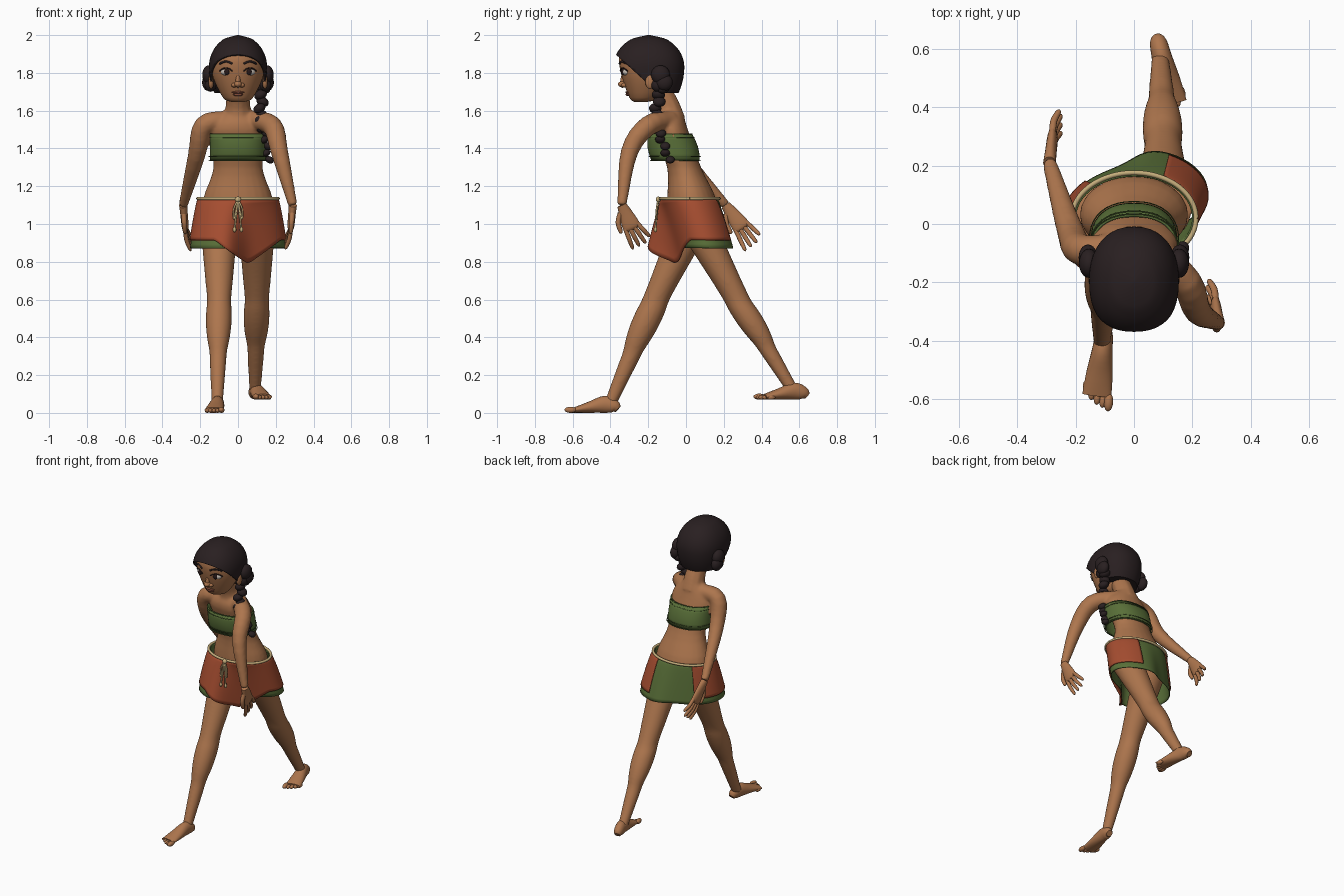
import bpy, bmesh, math
from math import sin, cos, tanh, sqrt, pi, radians, copysign
from mathutils import Vector, Matrix

if bpy.data.objects.get("Cube"):
    bpy.data.objects.remove(bpy.data.objects["Cube"])

SIDES = (-1, 1)
ACROSS, BACKWARD, UPWARD = Vector((1, 0, 0)), Vector((0, 1, 0)), Vector((0, 0, 1))


def material(name, red, green, blue):
    made = bpy.data.materials.new(name)
    made.use_nodes = True
    made.diffuse_color = (red, green, blue, 1)
    shader = made.node_tree.nodes["Principled BSDF"]
    shader.inputs["Base Color"].default_value = (red, green, blue, 1)
    shader.inputs["Roughness"].default_value = .8
    return made


SKIN = material("warm skin", .42, .18, .075)
HAIR = material("dark hair", .022, .014, .015)
GREEN = material("leaf green cloth", .1, .16, .04)
TRIM = material("dark green trim", .06, .1, .025)
RED = material("rust red cloth", .38, .075, .03)
CORD = material("straw cord", .56, .42, .2)
LIP = material("lip brown", .22, .07, .04)
WHITE = material("eye white", .6, .54, .48)
IRIS = material("eye dark", .02, .01, .01)


def finish(name, shape, colour, thickness=0, blend=False):
    bmesh.ops.recalc_face_normals(shape, faces=shape.faces[:])
    mesh = bpy.data.meshes.new(name)
    shape.to_mesh(mesh)
    shape.free()
    mesh.materials.append(colour)
    mesh.shade_smooth()
    mesh.set_sharp_from_angle(angle=radians(50))
    part = bpy.data.objects.new(name, mesh)
    bpy.context.collection.objects.link(part)
    if thickness:
        solid = part.modifiers.new("thickness", "SOLIDIFY")
        solid.thickness, solid.offset = thickness, -1
    if blend:
        remesh = part.modifiers.new("blend", "REMESH")
        remesh.mode, remesh.voxel_size = "VOXEL", .009
        remesh.use_smooth_shade = True
        soften = part.modifiers.new("soften", "SMOOTH")
        soften.factor, soften.iterations = .5, 8


def smooth_path(stations, steps):
    """Spline through stations of any dimension."""
    keys = [Vector(station) for station in stations]
    keys = [keys[0] * 2 - keys[1]] + keys + [keys[-1] * 2 - keys[-2]]
    path = []
    for before, start, end, after in zip(keys, keys[1:], keys[2:], keys[3:]):
        for step in range(steps):
            t = step / steps
            lead, trail = (end - before) / 2, (after - start) / 2
            path.append(start + lead * t + ((end - start) * 3 - lead * 2 - trail) * t ** 2
                        + ((start - end) * 2 + lead + trail) * t ** 3)
    return path + [keys[-2]]


def loft(shape, stations, hint=None, sides=24, power=2, cap=True, steps=4):
    """Stations are x, y, z and two radii; rings lie flat unless a hint is given."""
    path = smooth_path(stations, steps)
    centres = [Vector(point[:3]) for point in path]
    rings = []
    for i, point in enumerate(path):
        u, v = ACROSS, BACKWARD
        if hint:
            tangent = centres[min(i + 1, len(path) - 1)] - centres[max(i - 1, 0)]
            u = tangent.cross(hint).normalized()
            v = u.cross(tangent).normalized()
        ring = []
        for corner in range(sides):
            angle = 2 * pi * corner / sides
            c, s = [copysign(abs(w) ** (2 / power), w) for w in (cos(angle), sin(angle))]
            ring.append(shape.verts.new(centres[i] + u * c * point[3] + v * s * point[4]))
        rings.append(ring)
    for low, high in zip(rings, rings[1:]):
        for q in range(sides):
            shape.faces.new((low[q - 1], low[q], high[q], high[q - 1]))
    if cap:
        shape.faces.new(rings[0])
        shape.faces.new(rings[-1])


def tube(shape, points, radii, hint=UPWARD, sides=10):
    loft(shape, [(*point, r, r) for point, r in zip(points, radii)], hint, sides)


def cord(shape, points, radius):
    tube(shape, points, [radius] * len(points))


def ball(shape, centre, radii, turn=0, axis="X"):
    place = Matrix.Translation(centre) @ Matrix.Rotation(turn, 4, axis) @ Matrix.Diagonal((*radii, 1))
    bmesh.ops.create_uvsphere(shape, u_segments=20, v_segments=12, radius=1, matrix=place)


# Body: torso, neck, legs and arms blended into one skin
def leg(shape, hip, knee, ankle):
    hip, knee, ankle = Vector(hip), Vector(knee), Vector(ankle)
    stations = []
    for step in range(4):
        t = step / 4
        width = .1 - .036 * t
        stations.append((*hip.lerp(knee, t), width, width * 1.1))
    for step in range(9):
        t = step / 8
        width = .064 - .034 * t + .012 * sin(pi * min(1, 2 * t))
        stations.append((*knee.lerp(ankle, t), width, width * 1.15))
    loft(shape, stations)


body = bmesh.new()
torso = [(.03, 1, .17, .13), (.03, 1.13, .185, .13), (-.01, 1.3, .13, .09),
         (-.08, 1.5, .15, .09), (-.08, 1.6, .07, .06)]
loft(body, [(0, *row) for row in torso])
tube(body, [(0, -.08, 1.55), (0, -.1, 1.63), (0, -.15, 1.73)], (.08, .066, .06), BACKWARD)
leg(body, (-.1, .03, 1), (-.1, -.16, .6), (-.11, -.4, .05))
leg(body, (.1, .05, 1), (.1, .27, .6), (.09, .57, .11))
ARM = (.05, .054, .046, .025)
tube(body, [(.06, -.08, 1.55), (.18, -.2, 1.52), (.22, -.3, 1.38), (.29, -.34, 1.1)],
     ARM, Vector((.3, 1, .5)), 20)
tube(body, [(-.06, -.08, 1.55), (-.18, -.09, 1.52), (-.22, -.02, 1.36), (-.29, .21, 1.1)],
     ARM, Vector((1, .3, 0)), 20)
finish("body", body, SKIN, blend=True)


# Hands: palm, four fingers and thumb
def finger(shape, base, middle, end, radius):
    tube(shape, [base, middle, middle.lerp(end, .8), end],
         [radius, radius, radius * .8, radius * .3], ACROSS)


def hand(name, wrist, knuckle, tip):
    shape = bmesh.new()
    wrist, knuckle, tip = Vector(wrist), Vector(knuckle), Vector(tip)
    along = (knuckle - wrist).normalized()
    wide = along.cross(ACROSS).normalized()
    outward = ACROSS * copysign(.007, wrist.x)
    loft(shape, [(*wrist, .025, .022), (*wrist.lerp(knuckle, .4), .036, .02),
                 (*knuckle, .047, .018), (*(knuckle + along * .02), .035, .01)], ACROSS)
    for spread in (-1.5, -.5, .5, 1.5):
        base = knuckle + wide * spread * .023
        reach = .8 if spread < -1 else 1
        end = base + (tip - knuckle) * reach + wide * spread * .014
        finger(shape, base, base.lerp(end, .5) + outward, end, .012)
    thumb = wrist.lerp(knuckle, .3) + wide * .025
    finger(shape, thumb, thumb + along * .04 + wide * .03, thumb + along * .1 + wide * .04, .014)
    finish(name, shape, SKIN)


hand("left_hand", (.29, -.34, 1.1), (.28, -.29, .99), (.25, -.23, .89))
hand("right_hand", (-.29, .21, 1.1), (-.28, .29, .99), (-.25, .36, .89))


# Feet: sole and instep along the heel-toe line, with five toes
def foot(name, heel, turn, side):
    shape = bmesh.new()
    place = Matrix.Translation(heel) @ Matrix.Rotation(turn, 4, "Z")
    rows = [(0, .02, .02), (.02, .03, .035), (.07, .035, .045), (.15, .045, .03), (.23, .05, .015)]
    loft(shape, [(*(place @ Vector((side * reach / 20, -reach, high))), wide, high)
                 for reach, wide, high in rows], UPWARD)
    for toe in range(5):
        size = .012 if toe else .016
        spot = Vector((side * (toe * .02 - .03), toe * toe * .003 - .25, size))
        ball(shape, place @ spot, (size, size * 2, size), turn, "Z")
    finish(name, shape, SKIN)


foot("right_foot", (-.1, -.36, 0), radians(-4), -1)
foot("left_foot", (.08, .64, .07), radians(10), 1)

# Head with nose and ears
head = bmesh.new()
skull = [(-.24, 1.645, .03, .03), (-.22, 1.67, .08, .08), (-.2, 1.8, .14, .145),
         (-.2, 1.9, .13, .15), (-.2, 1.97, .07, .08)]
loft(head, [(0, *row) for row in skull], sides=36)
ball(head, (0, -.335, 1.74), (.02, .025, .017))
ball(head, (0, -.33, 1.765), (.013, .017, .045), radians(-10))
for side in SIDES:
    ball(head, (side * .02, -.325, 1.735), (.015, .018, .012))
    ball(head, (side * .143, -.19, 1.755), (.014, .026, .04))
finish("head", head, SKIN)


# Face details, placed on the front of the head
def on_face(x, z, lift):
    return Vector((x, -.2 - .145 * sqrt(1 - (x / .14) ** 2) - lift, z))


whites, irises, brows, lips = [bmesh.new() for detail in range(4)]
for side in SIDES:
    ball(whites, on_face(side * .063, 1.805, -.011), (.03, .018, .019), side * .4, "Z")
    ball(irises, on_face(side * .06, 1.805, .003), (.015, .008, .016), side * .4, "Z")
    arch = [(side * (.03 + step * .017), sin(pi * step / 4)) for step in range(5)]
    cord(irises, [on_face(x, 1.81 + rise * .016, .006) for x, rise in arch], .0035)
    cord(brows, [on_face(x, 1.848 + rise * .012, .01) for x, rise in arch], .0055)
ball(lips, (0, -.309, 1.697), (.034, .012, .007))
ball(lips, (0, -.306, 1.685), (.028, .014, .008))
finish("eyes", whites, WHITE)
finish("irises_and_lashes", irises, IRIS)
finish("eyebrows", brows, HAIR)
finish("lips", lips, LIP)

# Hair cap: a dome over straighter sides, cut open along the hairline
hair = bmesh.new()
dome = []
for step in range(-8, 11):
    t = min(step / 10, .999)
    girth = sqrt(1 - t * t) if t > 0 else 1 - t * t / 4
    dome.append((0, -.197, 1.83 + .17 * t, .154 * girth, .188 * girth))
loft(hair, dome, sides=40, power=2.25, steps=2)
bmesh.ops.bisect_plane(hair, geom=hair.verts[:] + hair.edges[:] + hair.faces[:],
                       plane_co=(0, -.38, 1.905), plane_no=(0, -.21, -.23), clear_outer=True)
finish("hair_cap", hair, HAIR, .012)

# Side knots of hair and the braid falling over the left side
knots, braid = bmesh.new(), bmesh.new()
for side in SIDES:
    ball(knots, (side * .155, -.135, 1.79), (.034, .05, .05))
    ball(knots, (side * .158, -.115, 1.75), (.032, .045, .045))
    ball(knots, (side * .145, -.15, 1.735), (.03, .035, .035))
strand = smooth_path([(.13, -.13, 1.72), (.12, -.16, 1.58), (.14, -.14, 1.48), (.16, -.09, 1.34)], 4)
for i, point in enumerate(strand):
    sway = .007 * (-1) ** i
    size = .036 - .001 * i
    ball(braid, point + Vector((sway, sway, 0)), (size, size, size * .75), sway * 70, "Y")
finish("side_knots", knots, HAIR)
finish("braid", braid, HAIR)


# Chest band with folded edges
def wrap(shape, start, end, offset):
    stations = []
    for step in range(5):
        t = start + (end - start) * step / 4
        stations.append((0, -.055 - .03 * t, 1.335 + .145 * t, .149 + offset,
                         .128 - .012 * t + .012 * sin(pi * t) + offset))
    loft(shape, stations, sides=40, power=2.3, cap=False, steps=1)


band, folds = bmesh.new(), bmesh.new()
wrap(band, 0, 1, 0)
for level in (0, .14, .84, .97):
    wrap(folds, level, level + .03, .003)
finish("chest_band", band, GREEN, .008)
finish("band_trim", folds, TRIM, .003)


# Skirt: the hem follows the stride, with the right front forward and the left pulled back
def skirt_point(angle, drop, hem, offset):
    c, s = cos(angle), sin(angle)
    z = 1.135 + (hem - 1.135) * drop
    flare = ((1.135 - z) / .27) ** .8
    x = (.205 + .05 * flare + offset) * c
    y = .02 + .03 * flare + (.148 + .032 * flare + offset) * s
    stride = flare * tanh(x / .06) * (.0625 - .0275 * s)
    return Vector((x, y + stride, z))


def skirt(name, colour, start, end, hem_at, offset):
    shape = bmesh.new()
    columns, rows = 72, 12
    grid = []
    for i in range(columns + 1):
        angle = radians(start + (end - start) * i / columns)
        grid.append([shape.verts.new(skirt_point(angle, j / rows, hem_at(angle), offset))
                     for j in range(rows + 1)])
    for near, far in zip(grid, grid[1:]):
        for j in range(rows):
            shape.faces.new((near[j], far[j], far[j + 1], near[j + 1]))
    bmesh.ops.remove_doubles(shape, verts=shape.verts[:], dist=.0001)
    finish(name, shape, colour, .006)


def pointed_hem(angle):
    point = max(0, 1 - abs(cos(angle) / 4 - .05) / .17) if sin(angle) < 0 else 0
    return .915 - .125 * point


skirt("under_skirt", GREEN, 0, 360, lambda angle: .872, 0)
skirt("over_skirt", RED, 131, 422, pointed_hem, .009)

# Waist cord with hanging ties
tie = bmesh.new()
cord(tie, [skirt_point(2 * pi * i / 48, 0, .9, .008) for i in range(49)], .0085)
knot = Vector((0, -.147, 1.13))
ball(tie, knot, (.016, .013, .015))
for side in SIDES:
    end = Vector((side * .018, -.162, .97))
    loop = Vector((side * .022, -.155, 1.08))
    cord(tie, [knot, loop, loop.lerp(end, .5), knot], .005)
    cord(tie, [knot, knot.lerp(end, .5), end], .005)
    ball(tie, end, (.009, .009, .014))
finish("waist_cord", tie, CORD)
